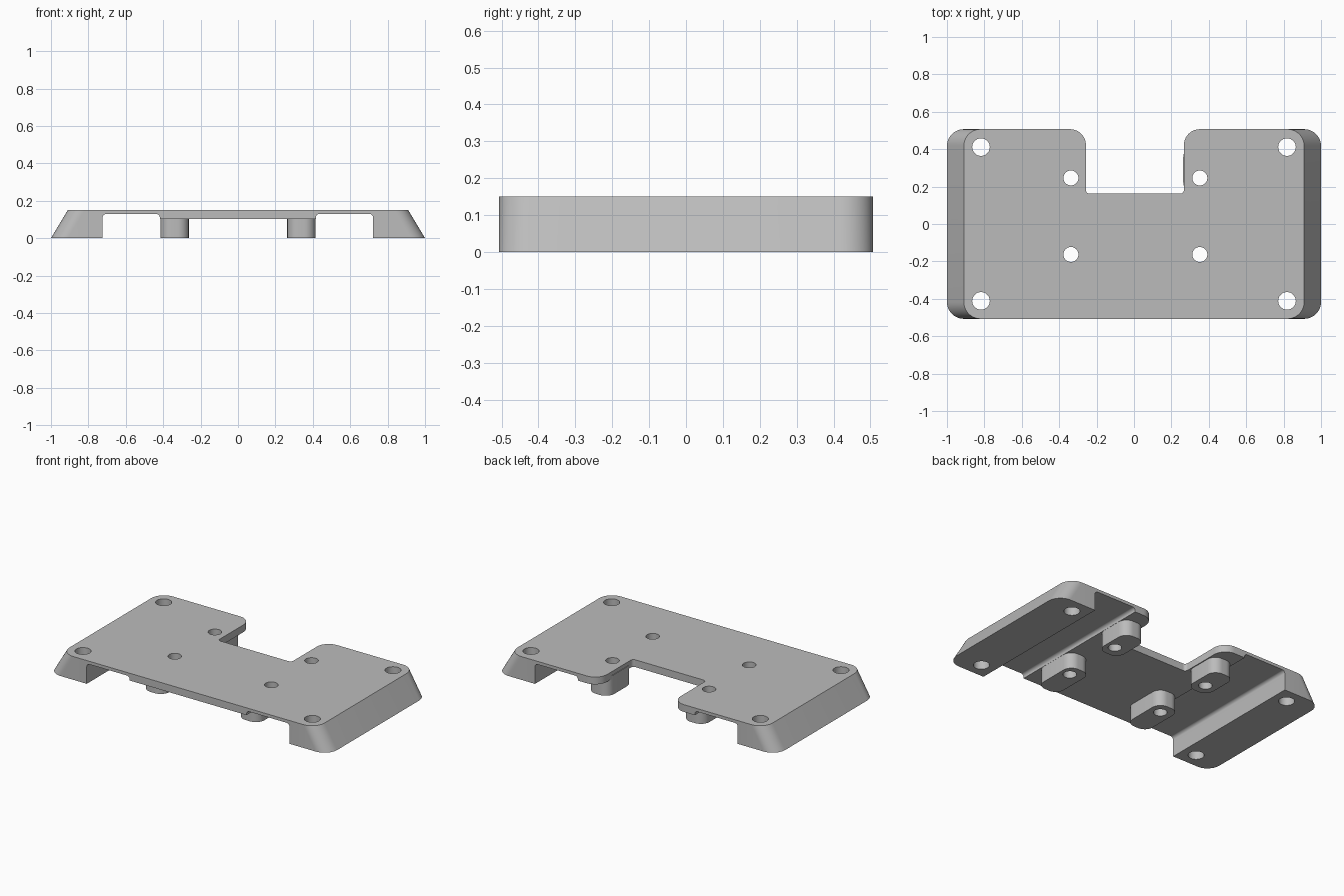
import bpy
import bmesh
from math import cos, sin, pi, radians
from mathutils import Vector

default = bpy.data.objects.get("Cube")
if default:
    bpy.data.objects.remove(default, do_unlink=True)

HEIGHT = 0.15
grey = bpy.data.materials.new("plain_grey")
grey.use_nodes = True
grey.diffuse_color = (0.5, 0.5, 0.5, 1)
grey.node_tree.nodes["Principled BSDF"].inputs["Base Color"].default_value = (0.5, 0.5, 0.5, 1)


def rounded(corners, steps=10):
    """Turn (x, y, radius) corners into an outline with filleted corners."""
    points = []
    for i, (x, y, r) in enumerate(corners):
        here = Vector((x, y))
        if r == 0:
            points.append(here)
            continue
        to_prev = (Vector(corners[i - 1][:2]) - here).normalized()
        to_next = (Vector(corners[(i + 1) % len(corners)][:2]) - here).normalized()
        centre = here + (to_prev + to_next) * r
        for k in range(steps + 1):
            a = k / steps * pi / 2
            points.append(centre - to_next * r * cos(a) - to_prev * r * sin(a))
    return points


def rectangle(cx, cy, hx, hy, r):
    return rounded([(cx - hx, cy - hy, r), (cx + hx, cy - hy, r),
                    (cx + hx, cy + hy, r), (cx - hx, cy + hy, r)])


def circle(cx, cy, r, n=40):
    return [Vector((cx + r * cos(2 * pi * k / n), cy + r * sin(2 * pi * k / n))) for k in range(n)]


def loft(bm, lower, upper):
    """Close two matching rings of points into a solid."""
    low = [bm.verts.new(p) for p in lower]
    top = [bm.verts.new(p) for p in upper]
    bm.faces.new(low[::-1])
    bm.faces.new(top)
    for i in range(len(low)):
        j = (i + 1) % len(low)
        bm.faces.new((low[i], low[j], top[j], top[i]))


def prisms(name, outlines, z0, z1):
    bm = bmesh.new()
    for outline in outlines:
        loft(bm, [(p.x, p.y, z0) for p in outline], [(p.x, p.y, z1) for p in outline])
    return finish(name, bm)


def finish(name, bm):
    bmesh.ops.recalc_face_normals(bm, faces=bm.faces)
    mesh = bpy.data.meshes.new(name)
    bm.to_mesh(mesh)
    bm.free()
    mesh.materials.append(grey)
    obj = bpy.data.objects.new(name, mesh)
    bpy.context.collection.objects.link(obj)
    return obj


# Plate body: notched outline whose two ends flare outward toward the floor
plan = rounded([(-0.91, -0.507, 0.09), (0.91, -0.507, 0.09), (0.91, 0.507, 0.09),
                (0.267, 0.507, 0.085), (0.267, 0.162, 0.02), (-0.257, 0.162, 0.02),
                (-0.257, 0.507, 0.085), (-0.91, 0.507, 0.09)])
bm = bmesh.new()
flare = [(p.x + (0.09 if p.x > 0.7 else -0.09 if p.x < -0.7 else 0), p.y, 0) for p in plan]
loft(bm, flare, [(p.x, p.y, HEIGHT) for p in plan])
plate = finish("mounting_plate", bm)

# Underside hollow: two shallow channels beside a thicker centre
hollow = rounded([(-0.724, -0.1, 0), (-0.724, 0.13, 0.02), (-0.418, 0.13, 0.02), (-0.418, 0.103, 0),
                  (0.416, 0.103, 0), (0.416, 0.13, 0.02), (0.722, 0.13, 0.02), (0.722, -0.1, 0)])
bm = bmesh.new()
loft(bm, [(p.x, -0.8, p.y) for p in hollow], [(p.x, 0.8, p.y) for p in hollow])
underside = finish("underside_cutter", bm)

# Standoff pads and screw holes
pads = prisms("standoff_pads", [rectangle(s * 0.339, cy, 0.076, hy, 0.06)
                                for s in (-1, 1) for cy, hy in ((-0.235, 0.15), (0.29, 0.125))], 0, 0.125)
holes = prisms("hole_cutter",
               [circle(s * 0.818, t * 0.411, 0.047) for s in (-1, 1) for t in (-1, 1)] +
               [circle(x, y, 0.04) for x in (-0.337, 0.352) for y in (-0.163, 0.246)], -0.2, 0.4)

# Combine everything into one solid
for helper, operation in ((underside, 'DIFFERENCE'), (pads, 'UNION'), (holes, 'DIFFERENCE')):
    mod = plate.modifiers.new(helper.name, 'BOOLEAN')
    mod.object = helper
    mod.operation = operation
    mod.solver = 'EXACT'
    helper.hide_render = True
bpy.context.view_layer.update()
solid = bpy.data.meshes.new_from_object(plate.evaluated_get(bpy.context.evaluated_depsgraph_get()))
plate.modifiers.clear()
plate.data = solid
for helper in (underside, pads, holes):
    bpy.data.objects.remove(helper, do_unlink=True)

# Smooth the rounded surfaces, keep the edges sharp
bpy.ops.object.select_all(action='DESELECT')
plate.select_set(True)
bpy.context.view_layer.objects.active = plate
bpy.ops.object.shade_smooth_by_angle(angle=radians(25))
